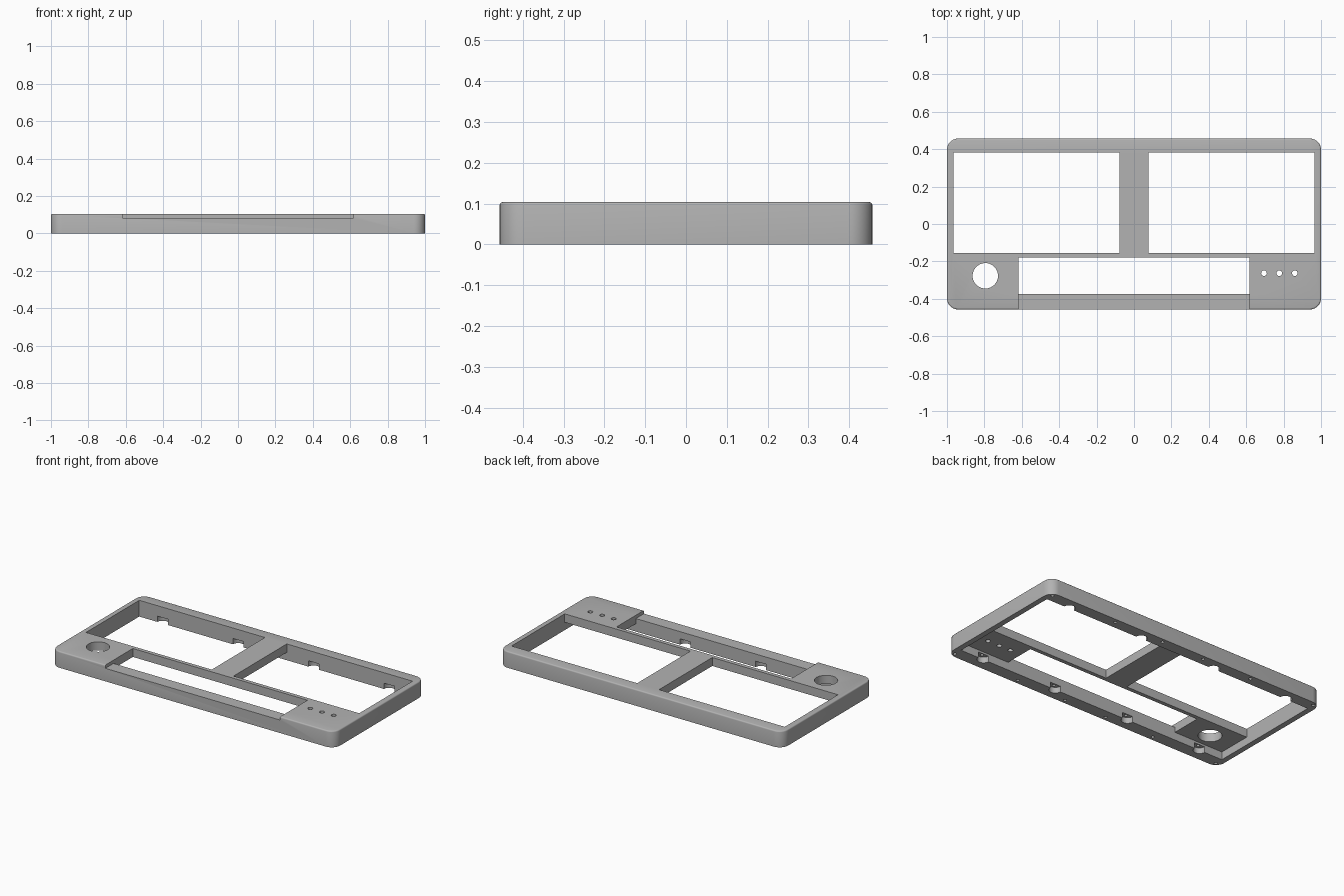
import bpy, bmesh, math

cube = bpy.data.objects.get("Cube")
if cube:
    bpy.data.objects.remove(cube, do_unlink=True)

HX, HY, H = 1.0, 0.457, 0.104      # half length, half depth, height
PLATE_Z = 0.05                     # underside of the top plate

grey = bpy.data.materials.new("case grey")
grey.use_nodes = True
grey.diffuse_color = (0.45, 0.45, 0.45, 1)
grey.node_tree.nodes["Principled BSDF"].inputs["Base Color"].default_value = (0.45, 0.45, 0.45, 1)


def prism(name, outline, z0, z1):
    """Extrude a counter-clockwise outline from z0 to z1."""
    bm = bmesh.new()
    base = bm.faces.new([bm.verts.new((x, y, z0)) for x, y in outline])
    top = bmesh.ops.extrude_face_region(bm, geom=[base])["geom"]
    bmesh.ops.translate(bm, vec=(0, 0, z1 - z0),
                        verts=[g for g in top if isinstance(g, bmesh.types.BMVert)])
    bmesh.ops.recalc_face_normals(bm, faces=bm.faces)
    mesh = bpy.data.meshes.new(name)
    bm.to_mesh(mesh)
    bm.free()
    mesh.materials.append(grey)
    obj = bpy.data.objects.new(name, mesh)
    bpy.context.collection.objects.link(obj)
    return obj


def rect(x0, x1, y0, y1):
    return [(x0, y0), (x1, y0), (x1, y1), (x0, y1)]


def circle(x, y, r, n=24):
    return [(x + r * math.cos(math.tau * i / n), y + r * math.sin(math.tau * i / n))
            for i in range(n)]


def rounded(hx, hy, r, n=8):
    pts = []
    for k, (sx, sy) in enumerate([(1, 1), (-1, 1), (-1, -1), (1, -1)]):
        for i in range(n + 1):
            a = math.pi / 2 * (k + i / n)
            pts.append((sx * (hx - r) + r * math.cos(a), sy * (hy - r) + r * math.sin(a)))
    return pts


def select_only(obj):
    bpy.ops.object.select_all(action='DESELECT')
    obj.select_set(True)
    bpy.context.view_layer.objects.active = obj


# Rounded outer body with a softened top edge
case = prism("case_top_frame", rounded(HX, HY, 0.06), 0, H)
bm = bmesh.new()
bm.from_mesh(case.data)
rim = [e for e in bm.edges if all(v.co.z > H - 0.001 for v in e.verts)]
bmesh.ops.bevel(bm, geom=rim, offset=0.008, segments=3, profile=0.5, affect='EDGES')
bm.to_mesh(case.data)
bm.free()


def cut(outline, z0, z1):
    cutter = prism("cutter", outline, z0, z1)
    cutter.hide_render = True
    select_only(case)
    mod = case.modifiers.new("cut", 'BOOLEAN')
    mod.operation = 'DIFFERENCE'
    mod.solver = 'EXACT'
    mod.object = cutter
    bpy.ops.object.modifier_apply(modifier=mod.name)
    bpy.data.objects.remove(cutter, do_unlink=True)


# Hollow underside
cut(rect(-0.965, 0.965, -0.375, 0.382), -0.1, PLATE_Z)

# Two large key windows and the long front window
for x0, x1 in ((-0.965, -0.077), (0.077, 0.965)):
    cut(rect(x0, x1, -0.155, 0.382), 0.02, 0.2)
cut(rect(-0.617, 0.617, -0.375, -0.18), 0.02, 0.2)

# Lowered front ledge
cut(rect(-0.617, 0.617, -0.6, -0.37), 0.083, 0.2)

# Dial hole and three indicator holes
cut(circle(-0.795, -0.277, 0.068, 40), 0.02, 0.2)
for x in (0.695, 0.777, 0.86):
    cut(circle(x, -0.263, 0.015, 16), 0.02, 0.2)

# Mounting notches with blind holes, and screw holes under the walls
for x in (-0.8, -0.267, 0.267, 0.8):
    for y in (-0.375, 0.382):
        cut(circle(x, y, 0.037), -0.1, 0.037)
        side = math.copysign(0.014, y)
        cut(circle(x, y + side, 0.01, 12), 0.02, 0.06)
for x in (-0.965, -0.5, -0.15, 0.15, 0.5, 0.965):
    for y in (-0.43, 0.43):
        cut(circle(x, y, 0.01, 12), -0.1, 0.05)

select_only(case)
bpy.ops.object.shade_smooth_by_angle(angle=math.radians(32))
